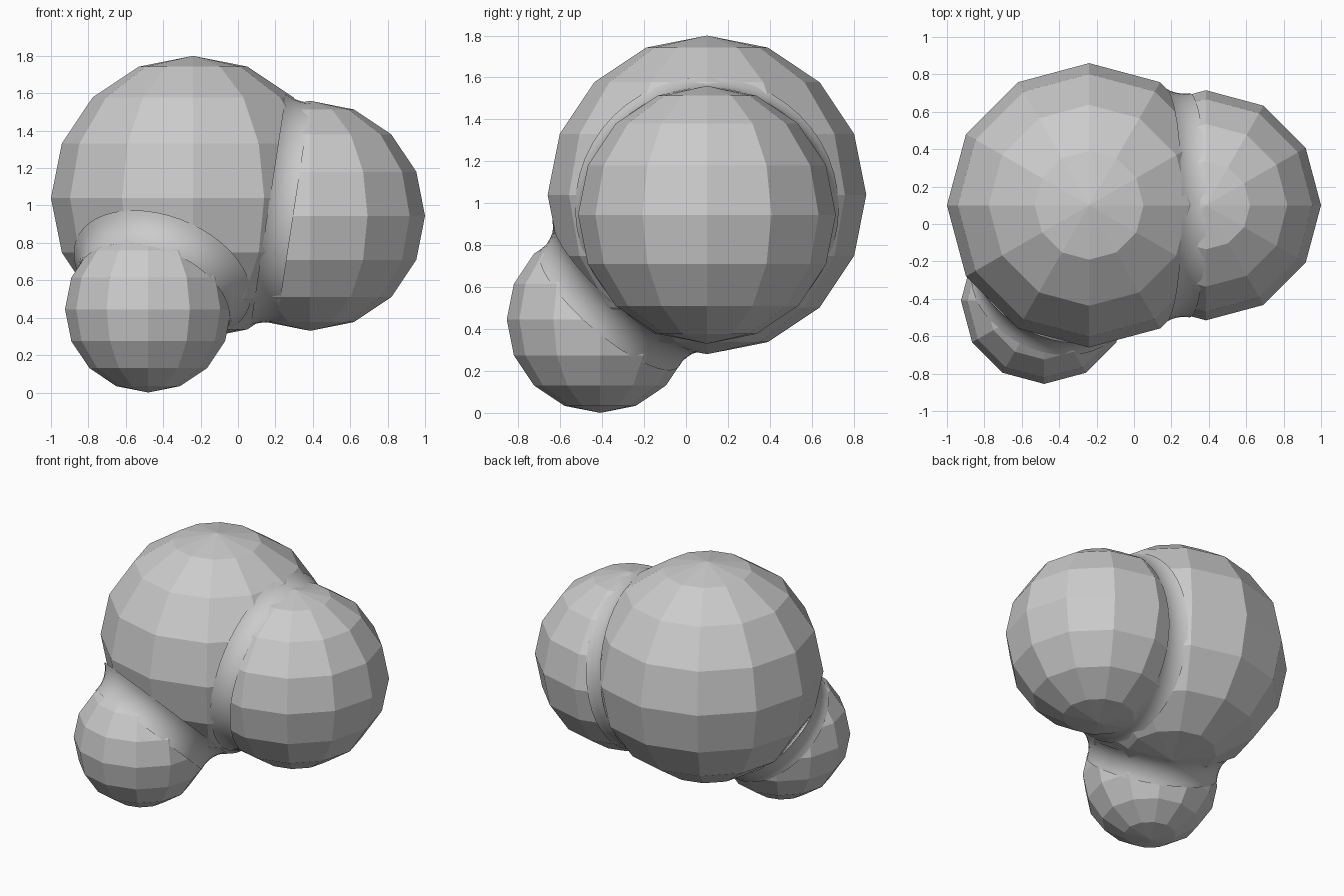
import bpy, bmesh, math
from mathutils import Vector

if "Cube" in bpy.data.objects:
    bpy.data.objects.remove(bpy.data.objects["Cube"])

BALLS = {
    "large_lobe": (Vector((-0.24, 0.10, 1.04)), 0.76),
    "side_lobe": (Vector((0.385, 0.10, 0.945)), 0.615),
    "small_lobe": (Vector((-0.48, -0.41, 0.445)), 0.445),
}
RHO = 0.2      # fillet radius
SINK = 0.985   # fillets sit just inside the faceted lobes


def finish(name, bm, smooth=False):
    bmesh.ops.remove_doubles(bm, verts=bm.verts, dist=1e-5)
    me = bpy.data.meshes.new(name)
    for f in bm.faces:
        f.smooth = smooth
    bm.to_mesh(me)
    bm.free()
    ob = bpy.data.objects.new(name, me)
    bpy.context.collection.objects.link(ob)
    return ob


def lobe(name, c, r):
    bm = bmesh.new()
    bmesh.ops.create_uvsphere(bm, u_segments=12, v_segments=8, radius=r)
    bmesh.ops.translate(bm, verts=bm.verts, vec=c)
    finish(name, bm)


def fillet(name, a, b, n=48, m=8):
    """Concave ring traced by a ball rolling in the crease of two lobes."""
    (c1, r1), (c2, r2) = a, b
    r1, r2 = r1 * SINK, r2 * SINK
    axis = c2 - c1
    d = axis.length
    axis.normalize()
    s = (d * d + (r1 + RHO) ** 2 - (r2 + RHO) ** 2) / (2 * d)
    h = math.sqrt((r1 + RHO) ** 2 - s * s)
    a1, a2 = math.atan2(-s, -h), math.atan2(d - s, -h)
    a1 %= 2 * math.pi
    a2 %= 2 * math.pi
    u = axis.orthogonal().normalized()
    v = axis.cross(u)
    bm = bmesh.new()
    rings = []
    for i in range(m + 1):
        t = a1 + (a2 - a1) * i / m
        z, q = s + RHO * math.sin(t), h + RHO * math.cos(t)
        rings.append([bm.verts.new(c1 + axis * z + q * (
            u * math.cos(2 * math.pi * k / n) + v * math.sin(2 * math.pi * k / n)))
            for k in range(n)])
    for p, q in zip(rings, rings[1:]):
        for k in range(n):
            j = (k + 1) % n
            bm.faces.new((p[k], p[j], q[j], q[k]))
    bmesh.ops.recalc_face_normals(bm, faces=bm.faces)
    mid = c1 + axis * s
    f = bm.faces[:][n * m // 2]
    if f.normal.dot(f.calc_center_median() - mid) < 0:
        bmesh.ops.reverse_faces(bm, faces=bm.faces)
    finish(name, bm, True)


def pocket(name, side, m=8):
    """Concave triangle where the rolling ball touches all three lobes."""
    (c1, r1), (c2, r2), (c3, r3) = BALLS.values()
    R1, R2, R3 = (r * SINK + RHO for r in (r1, r2, r3))
    ex = (c2 - c1).normalized()
    d = (c2 - c1).length
    i = ex.dot(c3 - c1)
    ey = (c3 - c1 - ex * i).normalized()
    j = ey.dot(c3 - c1)
    x = (R1 * R1 - R2 * R2 + d * d) / (2 * d)
    y = (R1 * R1 - R3 * R3 + i * i + j * j - 2 * i * x) / (2 * j)
    zz = R1 * R1 - x * x - y * y
    if zz <= 0:
        return
    p = c1 + ex * x + ey * y + ex.cross(ey) * side * math.sqrt(zz)
    dirs = [(c - p).normalized() for c in (c1, c2, c3)]
    bm = bmesh.new()
    g = {}
    for a in range(m + 1):
        for b in range(m + 1 - a):
            w = dirs[0] * a + dirs[1] * b + dirs[2] * (m - a - b)
            g[a, b] = bm.verts.new(p + w.normalized() * RHO)
    for a in range(m):
        for b in range(m - a):
            bm.faces.new((g[a, b], g[a + 1, b], g[a, b + 1]))
            if a + b < m - 1:
                bm.faces.new((g[a + 1, b], g[a + 1, b + 1], g[a, b + 1]))
    bm.normal_update()
    for f in bm.faces:
        if f.normal.dot(p - f.calc_center_median()) < 0:
            f.normal_flip()
    finish(name, bm, True)


# Three faceted lobes
for key, (c, r) in BALLS.items():
    lobe(key, c, r)

# Smooth blends between each pair
L, S, T = BALLS.values()
fillet("large_side_blend", L, S)
fillet("large_small_blend", L, T)
fillet("side_small_blend", S, T)

# Blends where all three lobes meet
pocket("upper_pocket_blend", 1)
pocket("lower_pocket_blend", -1)
